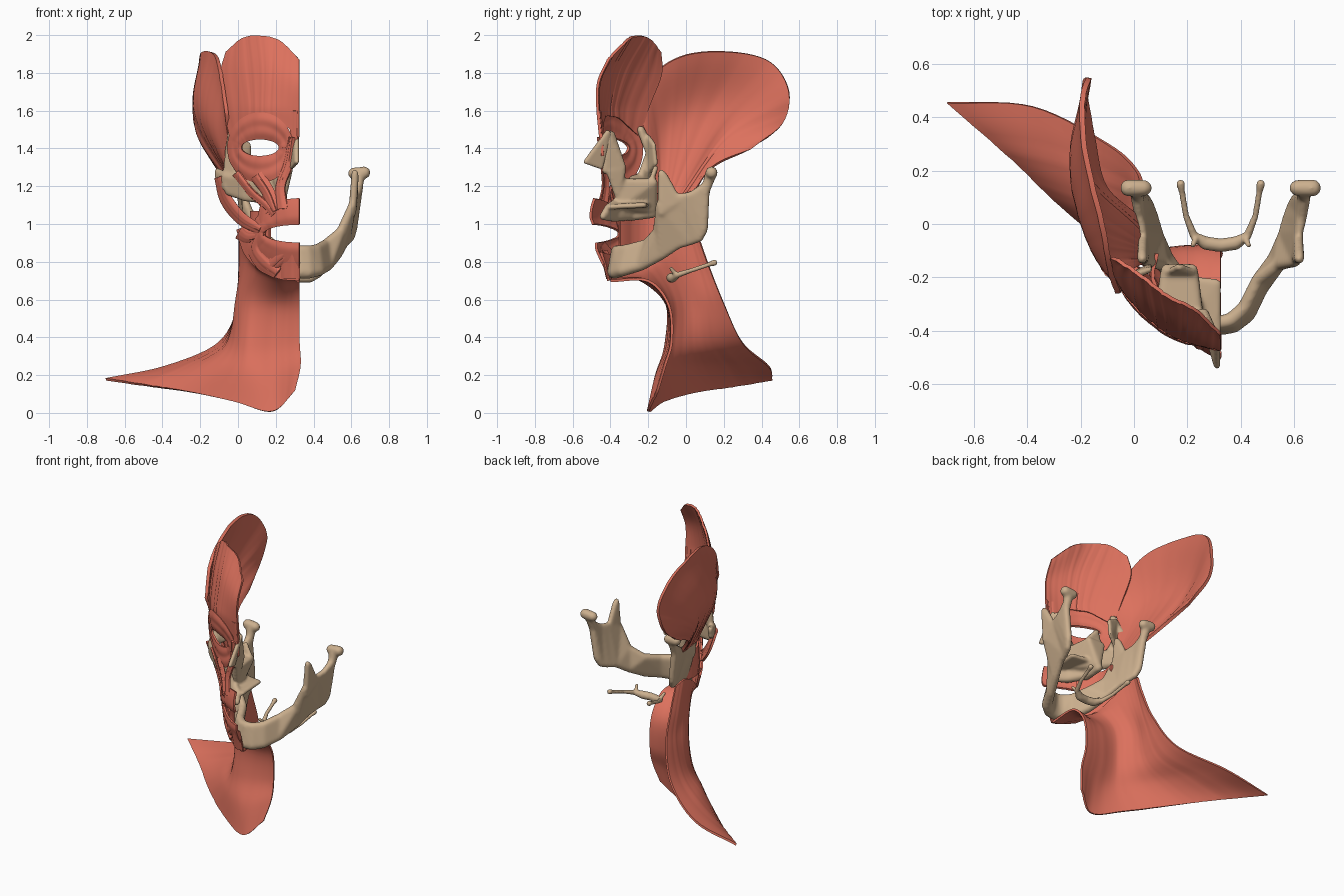
import bpy, bmesh, math, random
from mathutils import Vector as V

random.seed(4)
MID = 0.325  # plane in which the face is cut


def material(name, rgb):
    m = bpy.data.materials.new(name)
    m.diffuse_color = (*rgb, 1)
    return m


RED = material("muscle_red", (0.72, 0.165, 0.11))
TAN = material("bone_tan", (0.60, 0.43, 0.27))


def finish(bm, name, mat, mods):
    me = bpy.data.meshes.new(name)
    bm.to_mesh(me)
    bm.free()
    ob = bpy.data.objects.new(name, me)
    bpy.context.collection.objects.link(ob)
    me.materials.append(mat)
    bpy.ops.object.select_all(action='DESELECT')
    bpy.context.view_layer.objects.active = ob
    ob.select_set(True)
    for kind, props in mods:
        mod = ob.modifiers.new(kind.lower(), kind)
        for k, v in props.items():
            setattr(mod, k, v)
        bpy.ops.object.modifier_apply(modifier=mod.name)
    bpy.ops.object.shade_smooth_by_angle(angle=math.radians(45))
    return ob


def spline(pts, n):
    """Resample points along a Catmull-Rom curve, n steps per span."""
    p = [2 * pts[0] - pts[1]] + pts + [2 * pts[-1] - pts[-2]]
    out = []
    for i in range(1, len(p) - 2):
        a, b, c, d = p[i - 1:i + 3]
        for k in range(n):
            t = k / n
            out.append(0.5 * (2 * b + (c - a) * t + (2 * a - 5 * b + 4 * c - d) * t * t
                              + (3 * b - a - 3 * c + d) * t ** 3))
    return out + [pts[-1]]


def sheet(name, rows, thick=0.014, n=5, m=5, ripple=0.002):
    """Smooth muscle sheet through rows of points, with fibre grooves along the columns."""
    rows = [spline([V(p) for p in r], m) for r in rows]
    cols = [spline(list(c), n) for c in zip(*rows)]
    bm = bmesh.new()
    g = [[bm.verts.new(p) for p in c] for c in cols]
    for a, b in zip(g, g[1:]):
        for i in range(len(a) - 1):
            bm.faces.new((a[i], a[i + 1], b[i + 1], b[i]))
    bm.normal_update()
    for c in g:
        k = random.uniform(-ripple, ripple)
        for v in c:
            v.co += v.normal * k
    return finish(bm, name, RED, [('SOLIDIFY', dict(thickness=thick, offset=0))])


# depth of the face surface over a small x / z grid
XS = (-.12, 0, .12, .22, .325)
FACE = {.70: (0, -.10, -.27, -.36, -.41), .90: (0, -.13, -.32, -.41, -.47),
        1.1: (-.08, -.20, -.34, -.43, -.50), 1.25: (-.15, -.26, -.35, -.40, -.46),
        1.4: (-.16, -.28, -.36, -.39, -.45), 1.55: (-.14, -.31, -.41, -.45, -.465),
        1.75: (-.09, -.28, -.39, -.44, -.475), 1.9: (-.07, -.20, -.32, -.37, -.40),
        2.0: (-.06, -.16, -.26, -.29, -.31)}


def lerp_at(keys, vals, t):
    i = 0
    while i < len(keys) - 2 and t > keys[i + 1]:
        i += 1
    f = max(0, min(1, (t - keys[i]) / (keys[i + 1] - keys[i])))
    return vals[i] * (1 - f) + vals[i + 1] * f


def on_face(x, z, out=0):
    """Point on the face surface, blurred so that no grid creases show."""
    x = min(x, MID)
    ys = [lerp_at(list(FACE), [lerp_at(XS, r, x + dx) for r in FACE.values()], z + dz)
          for dx in (-.03, 0, .03) for dz in (-.05, -.02, .02, .05)]
    return V((x, sum(ys) / len(ys) - out, z))


def strap(name, path, out=0.01, bulge=0.014):
    """Strap muscle lying on the face: path of (x, z, half width)."""
    rows = []
    for i, (x, z, w) in enumerate(path):
        a, b = path[max(i - 1, 0)], path[min(i + 1, len(path) - 1)]
        d = V((b[0] - a[0], b[1] - a[1])).normalized()
        rows.append([on_face(x - d.y * w * u, z + d.x * w * u, out + bulge * (1 - u * u))
                     for u in (-1, -.5, 0, .5, 1)])
    sheet(name, rows, m=3, n=6)


def ring(name, centre, inner, outer, a0, a1, steps, lift):
    """Flat ring muscle around the eye or the mouth."""
    rows = []
    for k in range(5):
        t = k / 4
        r = []
        for i in range(steps + 1):
            a = math.radians(a0 + (a1 - a0) * i / steps)
            x = centre[0] + math.cos(a) * (inner[0] + (outer[0] - inner[0]) * t)
            z = centre[1] + math.sin(a) * (inner[1] + (outer[1] - inner[1]) * t)
            r.append(on_face(x, z, lift[k]))
        rows.append(r)
    sheet(name, rows, n=4, m=3, ripple=0.001)


def bone(name, groups, mirror=False, voxel=0.009, soft=9):
    """Bone from convex hulls of ball clusters (x, y, z, radius), fused and smoothed."""
    bm = bmesh.new()
    for balls in groups:
        for s in ((1, -1) if mirror else (1,)):
            vs = []
            for x, y, z, r in balls:
                c = V((MID + s * (x - MID), y, z))
                t = bmesh.new()
                bmesh.ops.create_icosphere(t, subdivisions=2, radius=r)
                vs += [bm.verts.new(v.co + c) for v in t.verts]
                t.free()
            res = bmesh.ops.convex_hull(bm, input=vs)
            bad = {e for e in res["geom_interior"] + res["geom_unused"]
                   if isinstance(e, bmesh.types.BMVert) and e.is_valid}
            bmesh.ops.delete(bm, geom=list(bad), context='VERTS')
    bmesh.ops.recalc_face_normals(bm, faces=bm.faces)
    return finish(bm, name, TAN, [('REMESH', dict(mode='VOXEL', voxel_size=voxel)),
                                  ('SMOOTH', dict(factor=0.5, iterations=soft))])


def chain(*balls):
    return [list(p) for p in zip(balls, balls[1:])]


# lower jaw: pairs of lower and upper balls, hulled station by station
JAW = [((.325, -.382, .745, .036), (.325, -.37, .86, .028)),
       ((.37, -.375, .745, .036), (.365, -.36, .86, .028)),
       ((.425, -.335, .755, .034), (.415, -.315, .865, .028)),
       ((.475, -.24, .78, .030), (.465, -.21, .895, .026)),
       ((.525, -.13, .835, .026), (.545, -.15, .96, .026)),
       ((.56, -.04, .89, .022), (.605, -.14, 1.10, .022)),
       ((.575, .02, .905, .020), (.618, -.03, 1.145, .018)),
       ((.595, .07, .925, .022), (.63, .03, 1.155, .020)),
       ((.61, .095, .97, .022), (.64, .105, 1.20, .024))]
jaw = [[*a, *b] for a, b in zip(JAW, JAW[1:])]
jaw.append([(.605, -.13, 1.06, .022), (.62, -.13, 1.27, .020), (.62, -.11, 1.25, .018),
            (.616, -.04, 1.12, .018)])
jaw += chain((.635, .10, 1.17, .026), (.64, .13, 1.26, .032))
jaw.append([(.612, .135, 1.268, .032), (.67, .135, 1.272, .034)])
bone("lower_jaw", jaw, True)

# hyoid bone
bone("hyoid_bone", chain((.325, -.08, .715, .026), (.27, -.072, .715, .026), (.225, -.045, .73, .016),
                         (.195, .03, .755, .012), (.18, .12, .785, .012), (.175, .15, .795, .017))
     + chain((.235, -.05, .73, .014), (.22, -.08, .765, .010)), True, 0.006, 4)

# upper jaw: body, tooth ridge, palate, frontal process, eye floor
bone("upper_jaw", [
    [(.10, -.30, 1.22, .02), (.24, -.34, 1.22, .02), (.12, -.17, 1.22, .02), (.22, -.17, 1.22, .02),
     (.15, -.30, 1.08, .03), (.24, -.34, 1.10, .02), (.15, -.18, 1.08, .03)],
    [(.30, -.44, 1.04, .02), (.22, -.38, 1.04, .03), (.29, -.41, 1.09, .02), (.22, -.36, 1.12, .022)],
    [(.22, -.38, 1.04, .03), (.15, -.29, 1.05, .03), (.22, -.36, 1.12, .02), (.16, -.28, 1.12, .03)],
    [(.15, -.29, 1.045, .03), (.14, -.18, 1.06, .03), (.15, -.18, 1.12, .02)],
    [(.313, -.40, 1.09, .014), (.313, -.22, 1.10, .014), (.16, -.20, 1.10, .014), (.20, -.36, 1.10, .014)],
    [(.24, -.36, 1.15, .02), (.20, -.35, 1.24, .02), (.275, -.41, 1.28, .015), (.265, -.33, 1.30, .015)],
    [(.275, -.43, 1.28, .015), (.265, -.33, 1.30, .015), (.30, -.41, 1.48, .016), (.285, -.39, 1.48, .014)],
    [(.13, -.18, 1.24, .014), (.22, -.18, 1.24, .014), (.17, -.16, 1.30, .014)]], soft=5)

# nasal bone
bone("nasal_bone", [[(.31, -.415, 1.485, .014), (.311, -.53, 1.33, .013),
                     (.285, -.45, 1.30, .010), (.295, -.40, 1.46, .012)]], voxel=0.006, soft=3)

# cheek bone: body, process to the temple, eye rim, side wall of the eye socket
bone("cheek_bone", [
    [(-.06, -.20, 1.25, .025), (-.05, -.20, 1.17, .02), (.04, -.26, 1.14, .022), (.04, -.28, 1.24, .02),
     (.12, -.31, 1.21, .02), (.12, -.29, 1.13, .02)],
    [(-.06, -.20, 1.25, .025), (-.06, -.20, 1.19, .02), (-.108, -.11, 1.28, .017), (-.105, -.12, 1.23, .017)],
    [(-.06, -.19, 1.24, .022), (.0, -.24, 1.25, .02), (-.05, -.18, 1.38, .02), (-.03, -.2, 1.36, .02)],
    [(-.05, -.18, 1.38, .022), (-.02, -.2, 1.38, .016), (-.03, -.24, 1.50, .022)],
    [(-.02, -.2, 1.27, .014), (-.02, -.2, 1.46, .014), (.06, -.16, 1.32, .012), (.06, -.17, 1.42, .012)]], soft=5)

# forehead muscle
FRONT = [[(-.04, 1.46), (.05, 1.55), (.12, 1.57), (.20, 1.56), (.325, 1.46)],
         [(-.07, 1.62), (.05, 1.64), (.12, 1.64), (.20, 1.64), (.325, 1.62)],
         [(-.088, 1.79), (.03, 1.81), (.12, 1.82), (.21, 1.81), (.325, 1.75)],
         [(-.06, 1.91), (.02, 1.978), (.10, 1.995), (.22, 1.97), (.325, 1.87)]]
sheet("forehead_muscle", [[on_face(*p) for p in spline([V(q) for q in r], 4)] for r in FRONT],
      n=7, m=3)

# temple muscle, a fan rising from the jaw
OUTER = [(-.06, -.26, 1.59), (-.09, -.17, 1.79), (-.12, 0, 1.895), (-.18, .25, 1.91),
         (-.195, .45, 1.855), (-.17, .545, 1.70), (-.185, .51, 1.53), (-.16, .34, 1.395)]
MIDDLE = [(-.04, -.20, 1.43), (-.12, -.14, 1.49), (-.17, -.05, 1.55), (-.21, .08, 1.57),
          (-.22, .18, 1.55), (-.21, .22, 1.48), (-.17, .20, 1.40), (-.11, .14, 1.30)]
INNER = [(.02, -.15 + .025 * i, 1.16 - .003 * i) for i in range(8)]
sheet("temple_muscle", [INNER, MIDDLE, OUTER], thick=0.02, n=9, m=6, ripple=0.0015)

# ring muscles of the eye and the mouth
ring("eye_ring_muscle", (.12, 1.405), (.10, .045), (.172, .185), 0, 360, 20,
     (.012, .018, .012, .014, .004))
ring("mouth_ring_muscle", (MID, .95), (.185, .048), (.25, .185), 90, 270, 12,
     (.012, .020, .016, .010, .002))

# straps of the nose, cheek and chin
strap("brow_nose_muscle", [(.30, 1.60, .025), (.30, 1.48, .02), (.297, 1.36, .018)], out=-.004, bulge=.008)
strap("nose_wing_lifter", [(.285, 1.46, .012), (.265, 1.32, .022), (.225, 1.2, .022), (.235, 1.08, .03)])
strap("upper_lip_lifter", [(.10, 1.26, .035), (.16, 1.17, .03), (.20, 1.07, .03)])
strap("cheek_strap_minor", [(-.01, 1.27, .022), (.07, 1.17, .020), (.15, 1.10, .018), (.19, 1.05, .016)])
strap("cheek_strap_major", [(-.10, 1.25, .02), (-.06, 1.13, .03), (.02, 1.03, .03), (.12, .97, .022)])
strap("mouth_corner_lifter", [(.17, 1.17, .025), (.14, 1.06, .024), (.125, .96, .018)], out=0)
strap("smile_strap", [(.01, .96, .04), (.06, .93, .032), (.14, .95, .015)], out=.004)
strap("mouth_corner_depressor", [(.13, .97, .016), (.085, .88, .03), (.13, .80, .038), (.21, .74, .03)], out=.004)
strap("lower_lip_depressor", [(.16, .76, .03), (.22, .82, .035), (.28, .88, .035)], out=.002)
strap("chin_muscle", [(.285, .86, .03), (.28, .78, .045), (.28, .71, .045)], out=0)

# sheet under the straps, from the mouth ring to the jaw line
LOWER = [[(.325, .85), (.24, .84), (.16, .87), (.11, .93), (.10, 1.0)],
         [(.325, .77), (.23, .77), (.14, .81), (.075, .89), (.05, .99)],
         [(.325, .70), (.22, .71), (.12, .755), (.04, .84), (-.005, .97)]]
sheet("lower_face_sheet", [[on_face(*p) for p in r] for r in LOWER])

# cheek wall between mouth corner and jaw
sheet("cheek_wall_muscle", [[(.17, -.35, z), (.10, -.27, z), (.07, -.19, z), (.085, -.11, z)]
                            for z in (.88, .97, 1.07)])

# neck sheet, rows from the jaw line down to the collar
NECK = [[(.325, -.40, .70), (.20, -.355, .73), (.10, -.25, .78), (.03, -.11, .89), (.01, 0, .95), (.03, .07, .92)],
        [(.325, -.20, .70), (.22, -.23, .70), (.10, -.18, .74), (.03, -.07, .78), (.01, .05, .77), (.03, .12, .78)],
        [(.325, -.09, .57), (.20, -.10, .57), (.07, -.09, .58), (-.005, 0, .58), (0, .10, .58), (.01, .20, .58)],
        [(.325, -.075, .38), (.18, -.10, .36), (.05, -.10, .36), (-.03, 0, .36), (-.07, .12, .36), (-.10, .30, .37)],
        [(.33, -.11, .25), (.18, -.16, .19), (.03, -.13, .21), (-.12, 0, .24), (-.24, .18, .25), (-.38, .44, .245)],
        [(.30, -.15, .115), (.18, -.20, .008), (-.02, -.12, .06), (-.25, .05, .11), (-.45, .24, .14), (-.70, .455, .178)]]
sheet("neck_sheet_muscle", NECK, n=7, m=8, ripple=0.0015)
